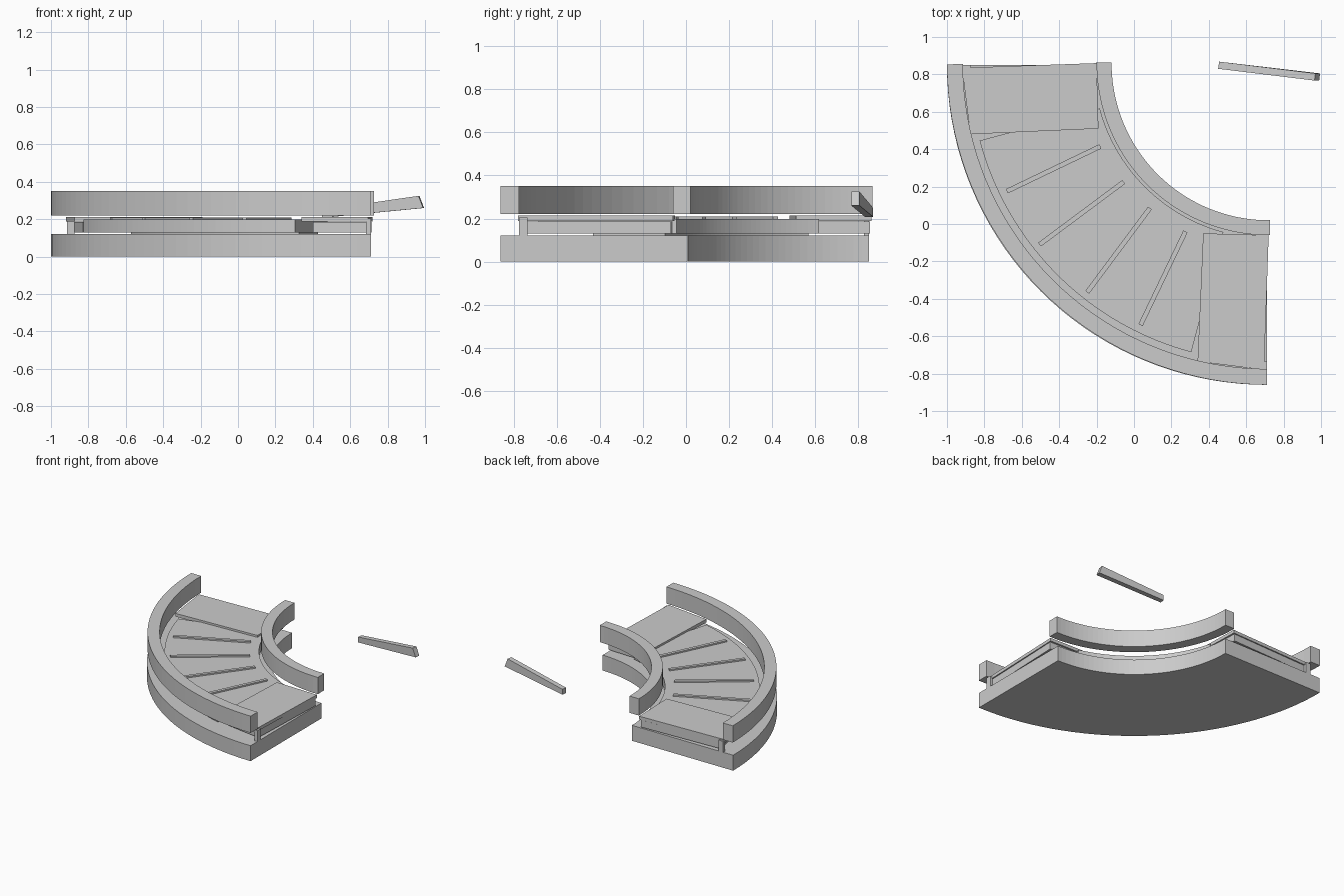
import bpy, bmesh
from math import sin, cos, radians

if "Cube" in bpy.data.objects:
    bpy.data.objects.remove(bpy.data.objects["Cube"])

CX, CY = 0.72, 0.86  # centre of the bend


def prism(name, pts, z0, z1):
    """Extrude a plan outline between two heights."""
    bm = bmesh.new()
    lo = [bm.verts.new((x, y, z0)) for x, y in pts]
    hi = [bm.verts.new((x, y, z1)) for x, y in pts]
    n = len(pts)
    bm.faces.new(lo[::-1])
    bm.faces.new(hi)
    for i in range(n):
        j = (i + 1) % n
        bm.faces.new((lo[i], lo[j], hi[j], hi[i]))
    bmesh.ops.recalc_face_normals(bm, faces=bm.faces)
    me = bpy.data.meshes.new(name)
    bm.to_mesh(me)
    bm.free()
    ob = bpy.data.objects.new(name, me)
    bpy.context.collection.objects.link(ob)
    return ob


def arc(name, r0, r1, z0, z1, a0=180, a1=270, n=36, c=(CX, CY)):
    """Curved bar with a rectangular section."""
    bm = bmesh.new()
    rings = []
    for i in range(n + 1):
        a = radians(a0 + (a1 - a0) * i / n)
        rings.append([bm.verts.new((c[0] + r * cos(a), c[1] + r * sin(a), z))
                      for r, z in ((r0, z0), (r1, z0), (r1, z1), (r0, z1))])
    for p, q in zip(rings, rings[1:]):
        for k in range(4):
            m = (k + 1) % 4
            bm.faces.new((p[k], p[m], q[m], q[k]))
    bm.faces.new(rings[0])
    bm.faces.new(rings[-1][::-1])
    bmesh.ops.recalc_face_normals(bm, faces=bm.faces)
    me = bpy.data.meshes.new(name)
    bm.to_mesh(me)
    bm.free()
    ob = bpy.data.objects.new(name, me)
    bpy.context.collection.objects.link(ob)
    return ob


def pair(name, pts, z0, z1):
    """One part plus its reflection across the bend's diagonal."""
    prism(name + "_front", pts, z0, z1)
    prism(name + "_back", [(y - 0.14, x + 0.14) for x, y in pts], z0, z1)


# Base slab and floating guard rails
arc("base", 0.84, 1.71, 0.0, 0.12, c=(0.71, 0.85))
arc("inner_rail", 0.84, 0.92, 0.22, 0.35, 179.7, 270.5)
arc("outer_rail", 1.635, 1.72, 0.22, 0.35, 180.2, 269.7)

# Belt bed and its low support
arc("belt", 0.935, 1.6, 0.13, 0.198, 195, 255)
arc("belt_support", 1.0, 1.35, 0.115, 0.135, 197, 253)

# End plates, the blocks under them and corner posts
pair("end_plate", [(0.37, -0.05), (0.72, -0.06), (0.695, -0.78), (0.34, -0.735)], 0.188, 0.213)
pair("end_block", [(0.42, -0.06), (0.715, -0.07), (0.69, -0.735), (0.40, -0.69)], 0.13, 0.185)
pair("corner_post", [(0.685, -0.735), (0.71, -0.735), (0.71, -0.775), (0.685, -0.775)], 0.12, 0.205)

# Raised slats across the belt
for i, (ax, ay, bx, by) in enumerate(((0.035, -0.54, 0.275, -0.04),
                                      (-0.25, -0.365, 0.085, 0.085))):
    dx, dy = bx - ax, by - ay
    s = 0.0125 / (dx * dx + dy * dy) ** 0.5
    ox, oy = -dy * s, dx * s
    pair(f"slat_{i + 1}", [(ax - ox, ay - oy), (bx - ox, by - oy),
                           (bx + ox, by + oy), (ax + ox, ay + oy)], 0.19, 0.209)

# Detached tapering bar, tilted upward to the right
bar = prism("loose_bar", [(0.45, 0.83), (0.99, 0.767), (0.995, 0.805), (0.455, 0.868)], 0, 1)
for v in bar.data.vertices:
    right, top = v.co.x > 0.7, v.co.z > 0.5
    v.co.z = (0.325 if top else 0.26) if right else (0.25 if top else 0.208)
    if right and top:
        v.co.x -= 0.025
